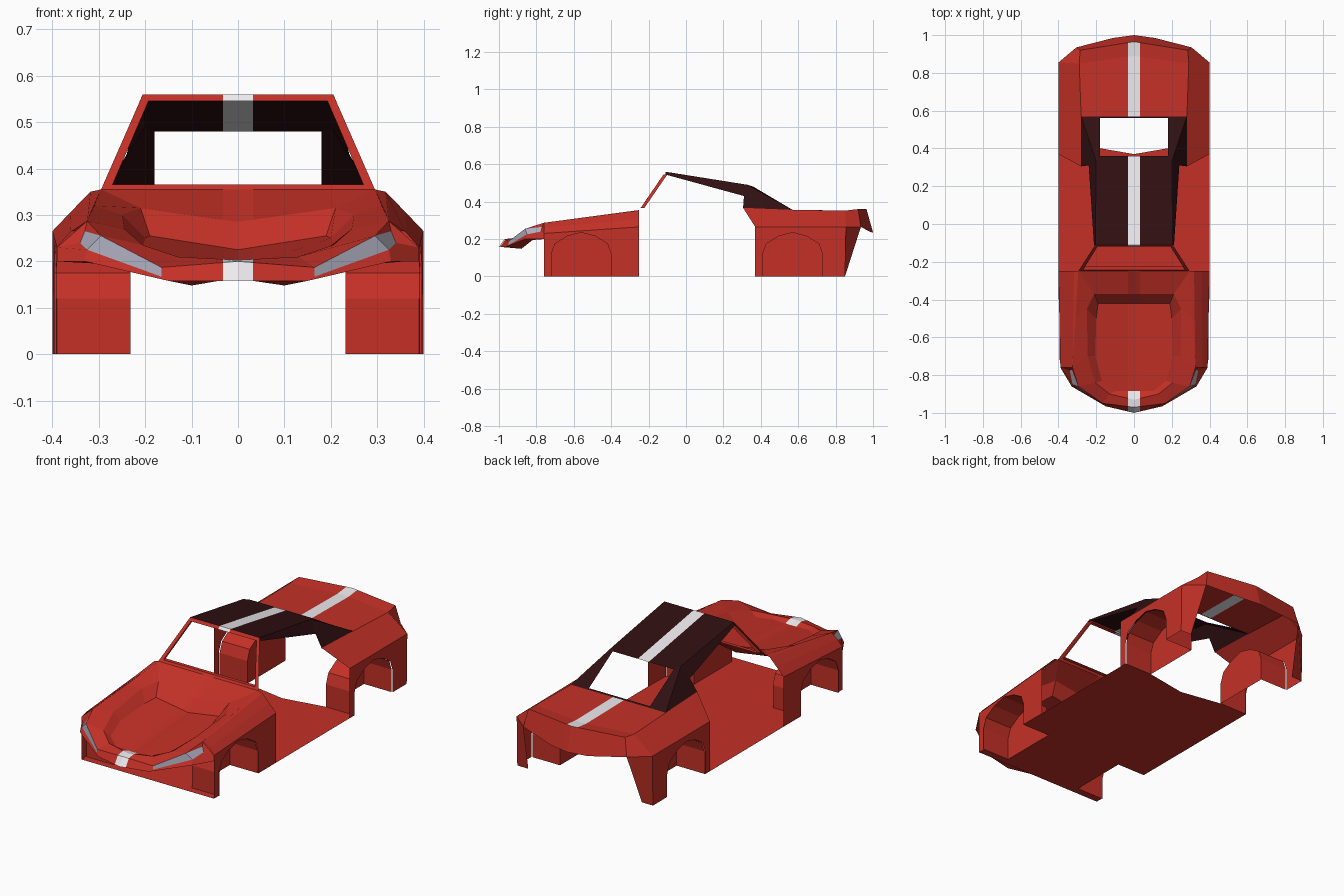
import bpy, bmesh
from mathutils import Vector

def material(name, col):
    m = bpy.data.materials.new(name)
    m.diffuse_color = (*col, 1)
    return m

RED = material("red_paint", (0.55, 0.03, 0.02))
BLACK = material("dark_roof", (0.03, 0.005, 0.006))
WHITE = material("white_stripe", (0.85, 0.83, 0.86))
LAMP = material("lamp_glass", (0.42, 0.42, 0.52))
SW = 0.032  # half width of the centre stripe

def panel(name, faces, mat=RED, stripe=None):
    """Sheet part given by its right-half faces, mirrored to the left.
    stripe = (y0, y1) range where the centre band is white."""
    bm = bmesh.new()
    for s in (1, -1):
        for f in faces:
            bm.faces.new([bm.verts.new((s * x, y, z)) for x, y, z in f[::s]])
    bmesh.ops.remove_doubles(bm, verts=bm.verts, dist=0.0005)
    if stripe:
        for x in (SW, -SW):
            bmesh.ops.bisect_plane(bm, geom=bm.verts[:] + bm.edges[:] + bm.faces[:],
                                   plane_co=(x, 0, 0), plane_no=(1, 0, 0))
        for f in bm.faces:
            c = f.calc_center_median()
            if abs(c.x) < SW and stripe[0] < c.y < stripe[1]:
                f.material_index = 1
    bmesh.ops.recalc_face_normals(bm, faces=bm.faces)
    # make the sheet face away from the middle of the car
    out = sum(f.normal.dot(f.calc_center_median() - Vector((0, 0, 0.15))) * f.calc_area() for f in bm.faces)
    if out < 0:
        bmesh.ops.reverse_faces(bm, faces=bm.faces)
    me = bpy.data.meshes.new(name)
    bm.to_mesh(me)
    bm.free()
    ob = bpy.data.objects.new(name, me)
    bpy.context.collection.objects.link(ob)
    me.materials.append(mat)
    me.materials.append(WHITE)

def loft(a, b):
    return [[a[i], a[i + 1], b[i + 1], b[i]] for i in range(len(a) - 1)]

# wheel arch outline relative to the wheel centre
ARCH = [(-.16, 0), (-.16, .12), (-.14, .175), (-.075, .215), (0, .235),
        (.075, .215), (.14, .175), (.16, .12), (.16, 0)]
FRONT, REAR = -.56, .57

def arch(cy, x):
    return [(x, cy + y, z) for y, z in ARCH]

def front_x(y):
    return .40 - .01 * (-.25 - y) / .51

# wheel wells
for nm, cy in (("front", FRONT), ("rear", REAR)):
    panel(nm + "_wheel_wells", loft(arch(cy, .395), arch(cy, .232)) + [arch(cy, .232)])

# floor pan with wheel cut-outs and notched rear edge
panel("floor_pan", [[(x, y, 0) for x, y in
      ((0, -.76), (.39, -.76), (.39, -.72), (.232, -.72), (.232, -.40),
       (.40, -.40), (.40, .41), (.232, .41), (0, .37))]])

# front fenders: side skin with arch, then shoulder up to the hood
fr_side = [(front_x(y), y, z) for _, y, z in arch(FRONT, 0)]
panel("front_fenders", [
    [(.39, -.76, 0)] + fr_side + [(.40, -.25, 0), (.40, -.25, .265), (.39, -.76, .23)],
    [(.39, -.76, .23), (.40, -.25, .265), (.36, -.25, .307), (.362, -.76, .262)],
    [(.362, -.76, .262), (.36, -.25, .307), (.318, -.25, .35), (.325, -.76, .287)],
    [(.325, -.76, .287), (.318, -.25, .35), (.295, -.25, .355)]])

# hood with recessed centre
edge = [(0, -.25, .355), (.295, -.25, .355), (.31, -.5, .32), (.325, -.76, .287),
        (.295, -.86, .255), (.165, -.95, .187), (0, -.97, .2)]
rim = [(0, -.37, .285), (.21, -.37, .315), (.25, -.45, .30), (.245, -.70, .27),
       (.205, -.84, .235), (.13, -.90, .21), (0, -.93, .203)]
well = [(0, -.42, .225), (.19, -.42, .255), (.20, -.5, .25), (.205, -.70, .232),
        (.17, -.83, .21), (.10, -.885, .195), (0, -.885, .192)]
panel("hood", loft(edge, rim) + loft(rim, well) + [well], RED, (-1, -.885))

# nose: front band, corners and chin lip
panel("nose", [
    [(0, -.97, .2), (.165, -.95, .187), (.165, -.95, .167), (.15, -.965, .158), (0, -1, .158)],
    [(.165, -.95, .167), (.325, -.85, .225), (.33, -.86, .2), (.15, -.965, .158)],
    [(.325, -.85, .225), (.34, -.775, .24), (.39, -.76, .23), (.39, -.76, .2), (.33, -.86, .2)],
    [(.325, -.76, .287), (.33, -.77, .265), (.34, -.775, .24), (.39, -.76, .23)],
    [(.325, -.76, .287), (.295, -.86, .255), (.33, -.77, .265)],
    [(0, -1, .158), (.15, -.965, .158), (.10, -.88, .148), (0, -.90, .165)],
    [(.15, -.965, .158), (.33, -.86, .2), (.30, -.82, .195), (.10, -.88, .148)],
    [(.33, -.86, .2), (.39, -.76, .2), (.36, -.76, .2), (.30, -.82, .195)]],
    RED, (-1, -.955))

# wrap-around headlights
panel("headlights", [
    [(.165, -.95, .167), (.165, -.95, .187), (.295, -.86, .255), (.325, -.85, .225)],
    [(.325, -.85, .225), (.295, -.86, .255), (.33, -.77, .265), (.34, -.775, .24)]], LAMP)

# windscreen frame
outer = [(0, -.25, .355), (.295, -.25, .355), (.205, -.11, .56), (0, -.11, .56)]
inner = [(0, -.243, .366), (.27, -.243, .366), (.193, -.12, .545), (0, -.12, .545)]
back = [(x, y + .02, z) for x, y, z in inner]
panel("windscreen_frame", loft(outer, inner) + loft(inner, back), RED, (-.13, -.1))

# dark roof, side rails and sail panels around the rear window
panel("roof", [
    [(0, -.11, .56), (.205, -.11, .56), (.20, .33, .49), (.18, .36, .48), (0, .36, .48)],
    [(.205, -.11, .56), (.212, -.11, .545), (.24, .31, .43), (.20, .33, .49)],
    [(.20, .33, .49), (.24, .31, .43), (.28, .305, .365), (.28, .57, .356)],
    [(.20, .33, .49), (.28, .57, .356), (.18, .56, .36), (.18, .36, .48)],
    [(.18, .56, .36), (.28, .57, .356), (0, .57, .356), (0, .56, .36)]],
    BLACK, (-.2, .4))

# rear quarters: side skin with arch, shoulder and front return
panel("rear_quarters", [
    [(.40, .37, 0)] + arch(REAR, .40) + [(.40, .85, 0), (.40, .855, .265), (.40, .37, .265)],
    [(.40, .37, .265), (.40, .855, .265), (.29, .85, .352), (.28, .57, .356), (.28, .305, .367)]])

# rear deck and tail
panel("rear_deck", [
    [(0, .57, .356), (.28, .57, .356), (.29, .85, .352), (0, .89, .352)],
    [(0, .89, .352), (.29, .85, .352), (.285, .92, .36), (0, .965, .36)],
    [(0, .965, .36), (.285, .92, .36), (.305, .935, .265), (.11, .985, .238), (0, 1, .235)],
    [(.29, .85, .352), (.40, .855, .265), (.305, .935, .265), (.285, .92, .36)]],
    RED, (.5, .975))

# lower rear corners
panel("rear_corners", [
    [(.40, .855, .265), (.40, .85, 0), (.335, .85, 0), (.305, .935, .265)]])
